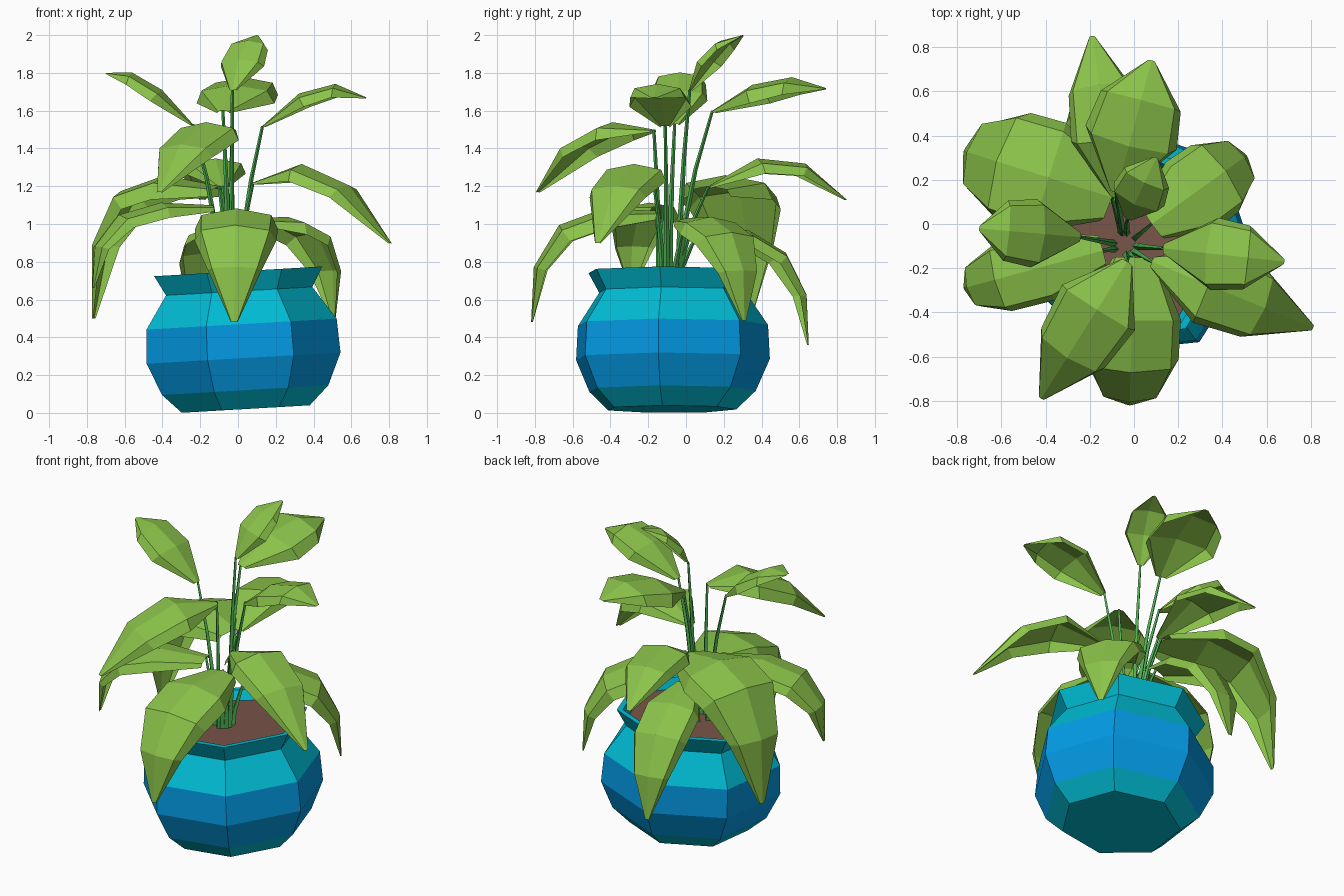
import bpy, bmesh, math
from mathutils import Vector, Matrix

if "Cube" in bpy.data.objects:
    bpy.data.objects.remove(bpy.data.objects["Cube"])


def material(name, hexcode):
    # sRGB hex to linear colour
    c = [int(hexcode[i:i + 2], 16) / 255 for i in (0, 2, 4)]
    m = bpy.data.materials.new(name)
    m.diffuse_color = [((v + .055) / 1.055) ** 2.4 if v > .04 else v / 12.92 for v in c] + [1]
    m.use_nodes = True
    m.node_tree.nodes["Principled BSDF"].inputs["Base Color"].default_value = m.diffuse_color
    return m


CYAN, BLUE = material("cyan_glaze", "00bcd4"), material("blue_glaze", "039be5")
SOIL, LEAF, STEM = material("soil", "795548"), material("leaf", "8bc34a"), material("stem", "4caf50")


def add_object(name, bm, *mats):
    me = bpy.data.meshes.new(name)
    bm.to_mesh(me)
    bm.free()
    for m in mats:
        me.materials.append(m)
    ob = bpy.data.objects.new(name, me)
    bpy.context.collection.objects.link(ob)


# Pot: seven-sided, slightly tilted towards -x
SIDES = 7
TILT = Matrix.Translation((.033, -.083, .02)) @ Matrix.Rotation(-.058, 4, 'Y')


def ring(bm, centre, r, n, start=0.0):
    angles = [start + math.tau * i / n for i in range(n)]
    return [bm.verts.new(centre + Vector((r * math.cos(a), r * math.sin(a), 0))) for a in angles]


def bridge(bm, a, b, mat=0):
    n = len(a)
    for i in range(n):
        bm.faces.new((a[i], a[(i + 1) % n], b[(i + 1) % n], b[i])).material_index = mat


profile = [(.35, 0), (.455, .1), (.53, .27), (.52, .45), (.40, .625), (.46, .73), (.425, .73), (.37, .63)]
bm = bmesh.new()
rings = [ring(bm, Vector((0, 0, z)), r, SIDES, -.12) for r, z in profile]
for i, (a, b) in enumerate(zip(rings, rings[1:])):
    bridge(bm, a, b, 1 if i in (1, 2) else 0)
bm.faces.new(rings[0][::-1])
bm.transform(TILT)
add_object("pot", bm, CYAN, BLUE)

# Soil disc
bm = bmesh.new()
bm.faces.new(ring(bm, Vector((0, 0, .675)), .395, SIDES, -.12))
bm.transform(TILT)
add_object("soil", bm, SOIL)


# Leaf: folded blade whose midrib is a quadratic arch, edges bent downwards
def leaf(name, half_width, base, tip, lift, reach, stations):
    d = tip - base
    side = Vector((d.y, -d.x, 0)).normalized()
    control = base + d * reach
    control.z = lift
    bm = bmesh.new()
    rows = []
    for t, width in stations:
        p = base * (1 - t) ** 2 + control * 2 * t * (1 - t) + tip * t * t
        tangent = (control - base).lerp(tip - control, t).normalized()
        up = side.cross(tangent).normalized()
        w = half_width * width
        rows.append([bm.verts.new(p + side * s * w - up * drop * w)
                     for s, drop in ((-1, .5), (-.84, .16), (0, 0), (.84, .16), (1, .5))])
    for a, b in zip(rows, rows[1:]):
        for j in range(4):
            bm.faces.new((a[j], a[j + 1], b[j + 1], b[j]))
    add_object(name, bm, LEAF)


# Stem: thin four-sided tapering tube curving from the soil to the leaf base
def stem(name, end):
    a = math.atan2(end.y + .07, end.x + .04)
    root = Vector((-.04 + .05 * math.cos(a), -.09 + .05 * math.sin(a), .66))
    bm = bmesh.new()
    rings = []
    for t in (0, .33, .67, 1):
        p = root.lerp(end, t ** 1.7)
        p.z = root.z + (end.z - root.z) * t
        rings.append(ring(bm, p, .018 - .01 * t, 4))
    for a, b in zip(rings, rings[1:]):
        bridge(bm, a, b)
    add_object(name, bm, STEM)


def grow(leaves, reach, stations):
    for name, width, base, tip, lift in leaves:
        leaf(name + "_leaf", width, Vector(base), Vector(tip), lift, reach, stations)
        stem(name + "_stem", Vector(base))


# Arching leaves: name, half width, base, tip, lift of the arch
arching = [
    ("back", .17, (-.08, .12, 1.2), (-.19, .85, 1.13), 1.55),
    ("upper_back", .22, (-.08, .14, 1.6), (.08, .74, 1.72), 1.88),
    ("front_left", .2, (-.03, -.17, 1.5), (-.42, -.79, 1.17), 1.67),
    ("upper_left", .16, (-.24, -.06, 1.53), (-.7, -.02, 1.8), 1.87),
    ("upper_right", .17, (.13, -.11, 1.52), (.68, -.17, 1.67), 1.87),
    ("right_front", .19, (.08, -.17, 1.22), (.81, -.47, .9), 1.52),
]
# Upright leaf at the top
upright = [("top", .13, (-.03, .02, 1.71), (.1, .3, 2.0), 2.0)]
# Drooping leaves that hang over the pot
drooping = [
    ("right_back", .19, (.08, 0, 1.03), (.51, .31, .49), 1.13),
    ("left_back", .26, (-.1, .12, 1.2), (-.77, .33, .5), 1.47),
    ("left_front", .16, (-.14, -.12, 1.1), (-.77, -.29, .66), 1.2),
    ("front", .22, (0, -.15, 1.07), (-.02, -.82, .48), 1.19),
    ("lower_back", .17, (-.08, .1, 1.0), (-.18, .65, .36), .99),
]
pointed = ((0, .15), (.33, .97), (.68, .85), (1, .08))
blunt = ((0, .45), (.22, 1), (.48, .98), (.76, .65), (1, .08))
grow(arching, .55, pointed)
grow(upright, .3, pointed)
grow(drooping, 1.1, blunt)
